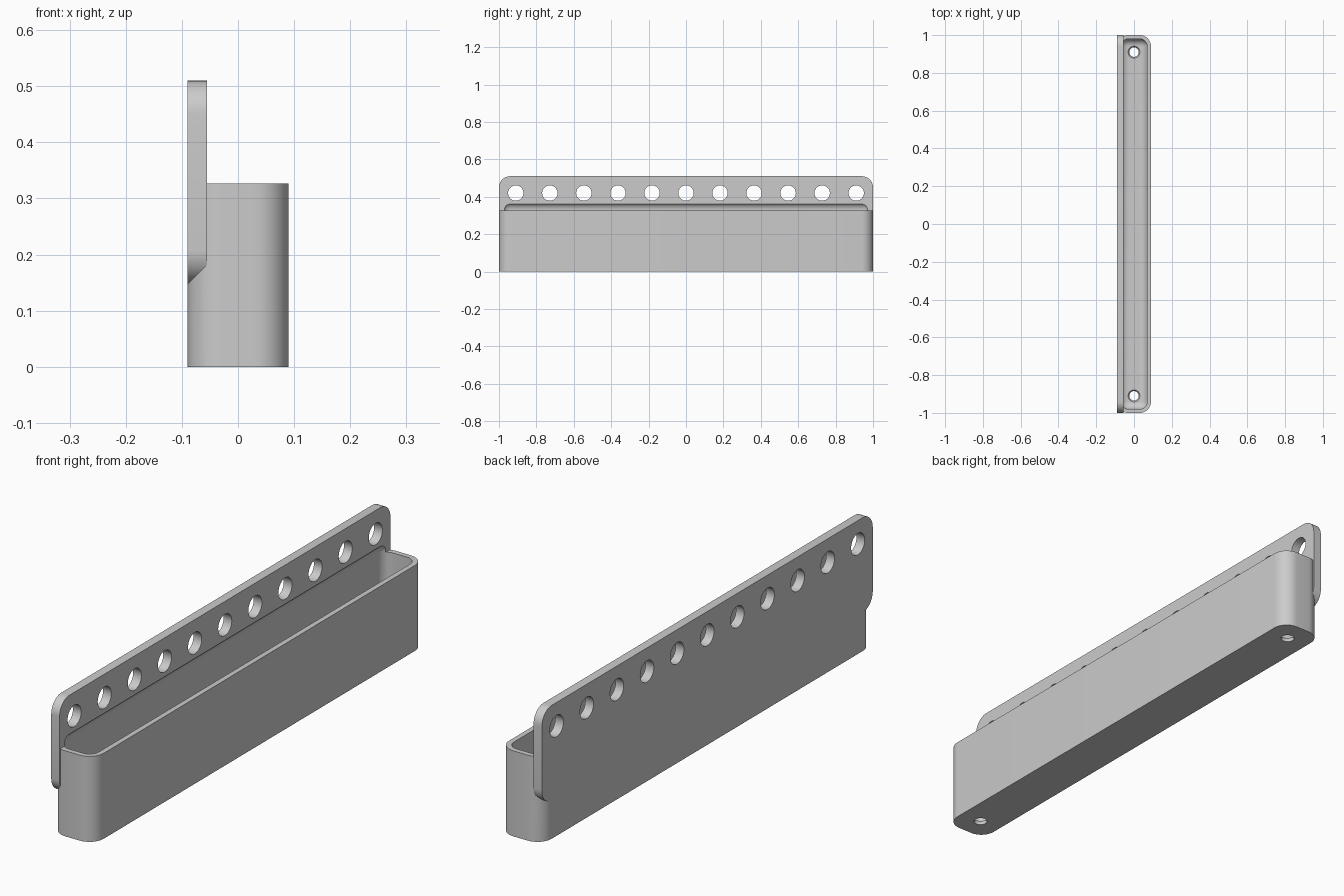
import bpy, bmesh
from mathutils import Matrix, Vector

if "Cube" in bpy.data.objects:
    bpy.data.objects.remove(bpy.data.objects["Cube"])

grey = bpy.data.materials.new("light_grey")
grey.use_nodes = True
grey.diffuse_color = (0.6, 0.6, 0.6, 1)
grey.node_tree.nodes["Principled BSDF"].inputs["Base Color"].default_value = (0.6, 0.6, 0.6, 1)


def make_object(name, bm):
    mesh = bpy.data.meshes.new(name)
    bm.to_mesh(mesh)
    bm.free()
    mesh.materials.append(grey)
    obj = bpy.data.objects.new(name, mesh)
    bpy.context.collection.objects.link(obj)
    return obj


def rounded_box(name, low, high, radius, axes="xyz"):
    """Box whose edges along the given axes are rounded."""
    low, high = Vector(low), Vector(high)
    bm = bmesh.new()
    bmesh.ops.create_cube(bm, size=1)
    for v in bm.verts:
        v.co = (low + high) / 2 + v.co * (high - low)
    edges = []
    for e in bm.edges:
        d = e.verts[1].co - e.verts[0].co
        if "xyz"[max(range(3), key=lambda i: abs(d[i]))] in axes:
            edges.append(e)
    bmesh.ops.bevel(bm, geom=edges, offset=radius, segments=10, profile=0.5, affect="EDGES")
    return make_object(name, bm)


def cone(name, centre, r_low, r_high, depth, axis="z"):
    bm = bmesh.new()
    turn = Matrix.Rotation(1.5707963, 4, "Y") if axis == "x" else Matrix()
    bmesh.ops.create_cone(bm, cap_ends=True, segments=40, radius1=r_low, radius2=r_high,
                          depth=depth, matrix=Matrix.Translation(centre) @ turn)
    return make_object(name, bm)


def combine(target, tool, operation):
    mod = target.modifiers.new(operation.lower(), "BOOLEAN")
    mod.operation, mod.object, mod.solver = operation, tool, "EXACT"
    with bpy.context.temp_override(object=target, active_object=target):
        bpy.ops.object.modifier_apply(modifier=mod.name)
    bpy.data.objects.remove(tool)


# Tray body and the taller mounting plate along its back
tray = rounded_box("tray_with_mounting_plate", (-0.09, -1, 0), (0.09, 1, 0.327), 0.06, "z")
plate = rounded_box("mounting_plate", (-0.09, -1, 0.147), (-0.055, 1, 0.51), 0.06, "x")
combine(tray, plate, "UNION")

# Hollow with rounded edges, also scooping into the plate above the rim
cavity = rounded_box("cavity_cutter", (-0.07, -0.98, 0.02), (0.07, 0.98, 0.37), 0.04)
combine(tray, cavity, "DIFFERENCE")

# Row of holes through the plate
for i in range(-5, 6):
    combine(tray, cone("plate_hole", (-0.07, i * 0.182, 0.42), 0.041, 0.041, 0.1, "x"), "DIFFERENCE")

# Countersunk screw holes in the floor
for y in (-0.91, 0.91):
    combine(tray, cone("screw_hole", (0, y, 0), 0.025, 0.025, 0.1), "DIFFERENCE")
    combine(tray, cone("countersink", (0, y, 0.025), 0.025, 0.045, 0.03), "DIFFERENCE")

bpy.ops.object.select_all(action="DESELECT")
tray.select_set(True)
bpy.context.view_layer.objects.active = tray
bpy.ops.object.shade_smooth_by_angle(angle=0.5)
